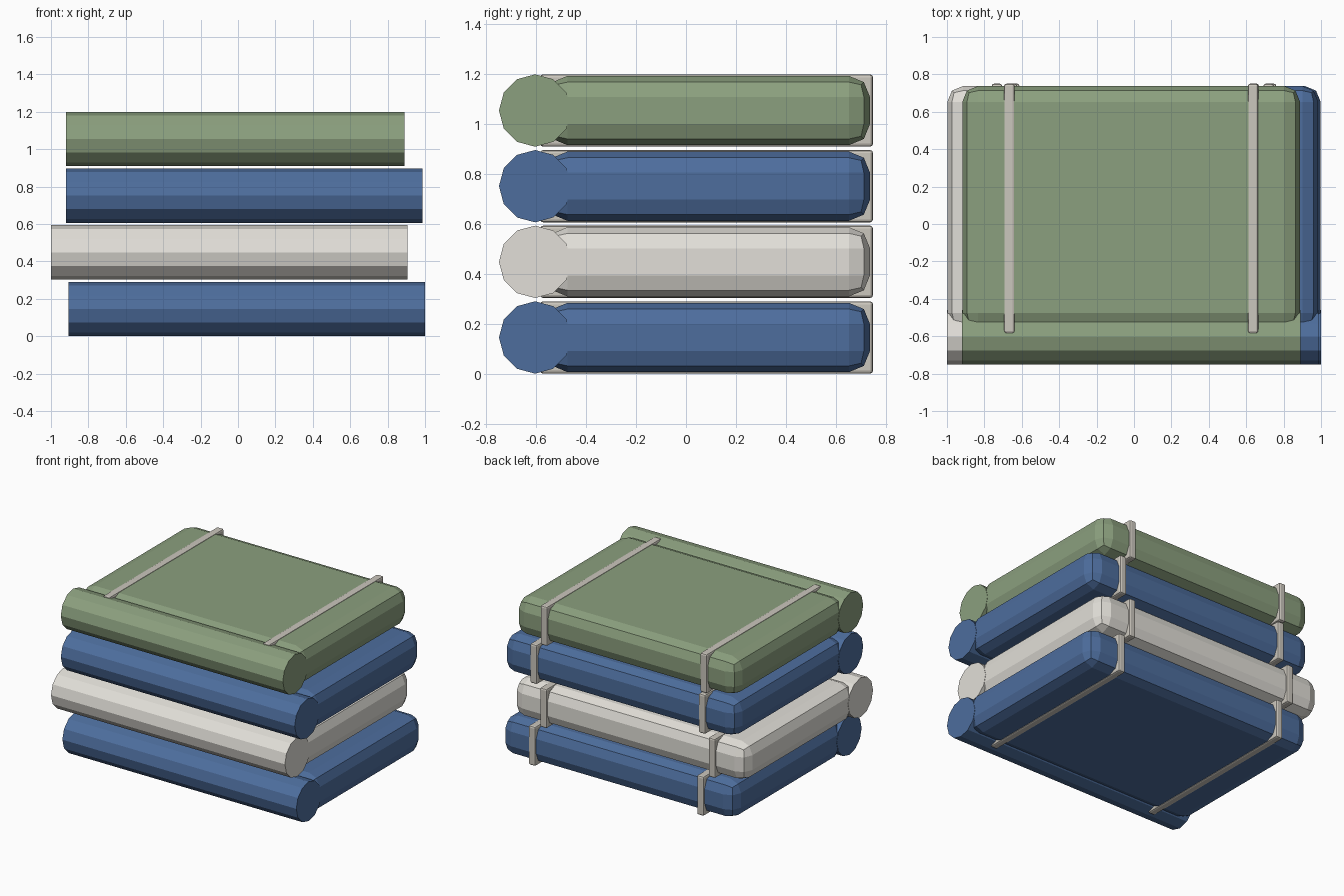
import bpy, math

if "Cube" in bpy.data.objects:
    bpy.data.objects.remove(bpy.data.objects["Cube"])


def material(name, rgb):
    m = bpy.data.materials.new(name)
    m.diffuse_color = (*rgb, 1)
    m.use_nodes = True
    m.node_tree.nodes["Principled BSDF"].inputs["Base Color"].default_value = m.diffuse_color
    return m


GREEN = material("green_cloth", (0.26, 0.35, 0.21))
BLUE = material("blue_cloth", (0.075, 0.155, 0.34))
CREAM = material("cream_cloth", (0.76, 0.74, 0.69))
STRAP = material("strap_cloth", (0.60, 0.57, 0.51))


def bevelled_box(name, lo, hi, width, segments, mat):
    centre = [(a + b) / 2 for a, b in zip(lo, hi)]
    bpy.ops.mesh.primitive_cube_add(size=1, location=centre)
    ob = bpy.context.object
    ob.name = name
    ob.scale = [b - a for a, b in zip(lo, hi)]
    bpy.ops.object.transform_apply(location=False, rotation=False, scale=True)
    bev = ob.modifiers.new("soft_edges", 'BEVEL')
    bev.width, bev.segments = width, segments
    ob.data.materials.append(mat)
    return ob


HEIGHT = 0.29
PITCH = 0.91 / 3


def folded_blanket(label, level, x0, x1, mat):
    z0 = level * PITCH
    z1 = z0 + HEIGHT
    mid = (x0 + x1) / 2
    length = x1 - x0

    # Rolled front edge
    bpy.ops.mesh.primitive_cylinder_add(
        vertices=12, radius=HEIGHT / 2, depth=length,
        location=(mid, -0.605, (z0 + z1) / 2), rotation=(0, math.pi / 2, 0))
    roll = bpy.context.object
    roll.name = label + "_roll"
    roll.data.materials.append(mat)

    # Soft folded body
    bevelled_box(label + "_body", (x0 + 0.002, -0.56, z0 + 0.006),
                 (x1 - 0.002, 0.738, z1 - 0.006), 0.085, 2, mat)

    # Pair of straps wrapped round the body
    for side, s in (("left", -1), ("right", 1)):
        x = mid + s * 0.36 * length
        bevelled_box(f"{label}_strap_{side}", (x - 0.028, -0.585, z0),
                     (x + 0.028, 0.75, z1), 0.012, 2, STRAP)


# Stack from bottom to top, each layer slightly shifted
folded_blanket("bottom_blanket", 0, -0.907, 1.0, BLUE)
folded_blanket("second_blanket", 1, -1.0, 0.907, CREAM)
folded_blanket("third_blanket", 2, -0.92, 0.987, BLUE)
folded_blanket("top_blanket", 3, -0.92, 0.89, GREEN)
